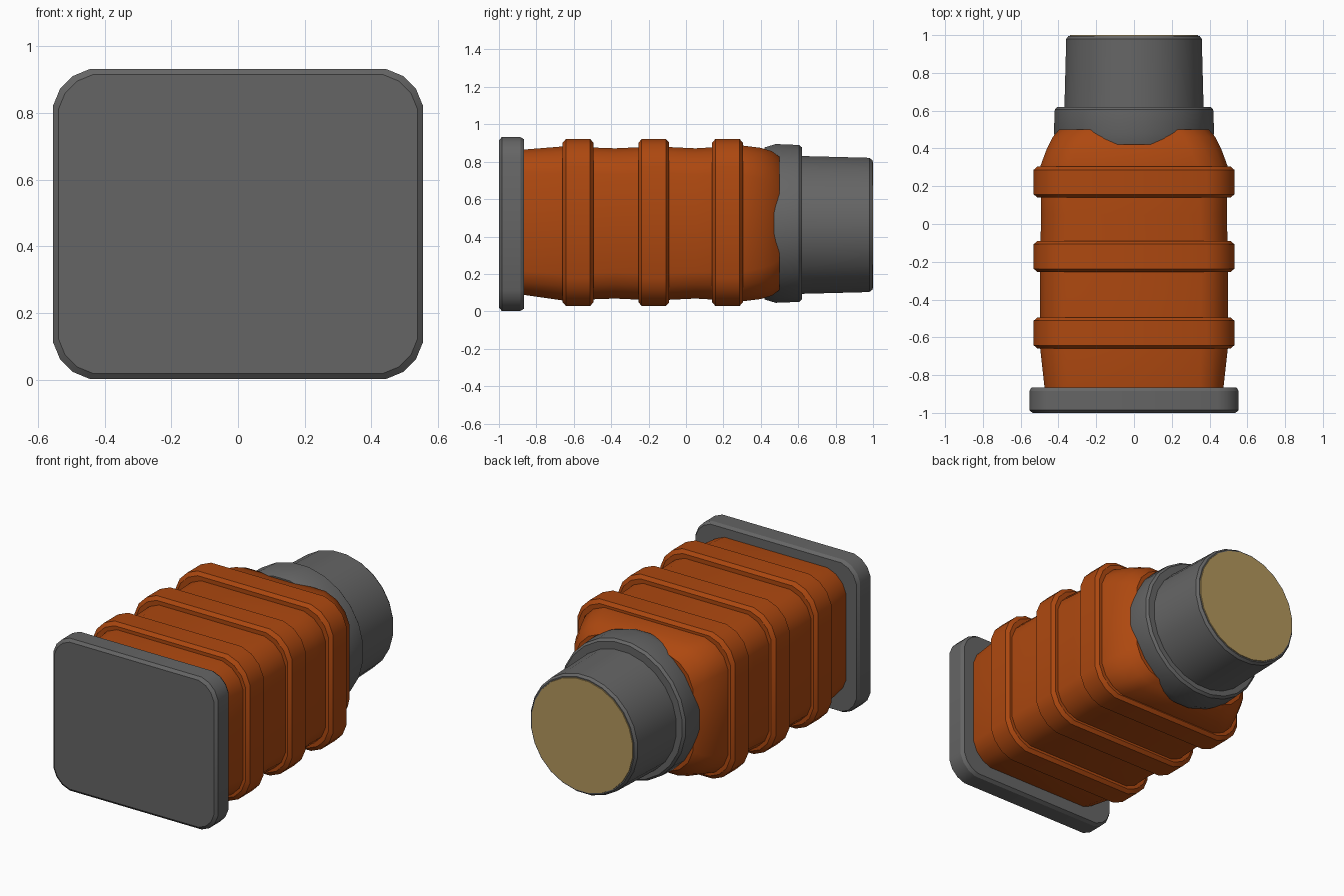
import bpy, bmesh, math

if "Cube" in bpy.data.objects:
    bpy.data.objects.remove(bpy.data.objects["Cube"])


def material(name, rgb):
    m = bpy.data.materials.new(name)
    m.use_nodes = True
    m.diffuse_color = (*rgb, 1)
    bsdf = m.node_tree.nodes["Principled BSDF"]
    bsdf.inputs["Base Color"].default_value = (*rgb, 1)
    bsdf.inputs["Roughness"].default_value = 0.7
    return m


GREY = material("dark grey", (0.13, 0.13, 0.13))
ORANGE = material("burnt orange", (0.42, 0.065, 0.005))
TAN = material("tan", (0.45, 0.31, 0.11))


def rounded_ring(hx, hz, r, steps):
    """Points of a rounded rectangle in x and z; r = hx = hz gives a circle."""
    pts = []
    for q, (sx, sz) in enumerate([(1, 1), (-1, 1), (-1, -1), (1, -1)]):
        for i in range(steps):
            a = (q + (i + 0.5) / steps) * math.pi / 2
            pts.append((sx * (hx - r) + r * math.cos(a),
                        sz * (hz - r) + r * math.sin(a)))
    return pts


def loft(name, sections, mat, steps=4, angle=25):
    """Skin rounded sections (y, half width, half height, radius, centre z) along y."""
    bm = bmesh.new()
    rings = [[bm.verts.new((x, y, cz + z)) for x, z in rounded_ring(hx, hz, r, steps)]
             for y, hx, hz, r, cz in sections]
    n = len(rings[0])
    for a, b in zip(rings, rings[1:]):
        for i in range(n):
            j = (i + 1) % n
            bm.faces.new((a[i], a[j], b[j], b[i]))
    bm.faces.new(rings[0])
    bm.faces.new(rings[-1])
    bmesh.ops.recalc_face_normals(bm, faces=bm.faces)
    me = bpy.data.meshes.new(name)
    bm.to_mesh(me)
    bm.free()
    me.materials.append(mat)
    ob = bpy.data.objects.new(name, me)
    bpy.context.collection.objects.link(ob)
    bpy.ops.object.select_all(action="DESELECT")
    ob.select_set(True)
    bpy.context.view_layer.objects.active = ob
    bpy.ops.object.shade_smooth_by_angle(angle=math.radians(angle))
    return ob


def round_part(name, profile, mat, cz):
    return loft(name, [(y, r, r, r, cz) for y, r in profile], mat, steps=6)


# Flat front flange with softened rims
loft("front_flange", [
    (-1.0, 0.54, 0.45, 0.13, 0.467),
    (-0.985, 0.557, 0.467, 0.14, 0.467),
    (-0.885, 0.557, 0.467, 0.14, 0.467),
    (-0.865, 0.545, 0.455, 0.13, 0.467)], GREY)

# Orange body, tapering to a shoulder at the rear
loft("main_body", [
    (-0.88, 0.475, 0.39, 0.16, 0.477),
    (-0.66, 0.50, 0.415, 0.18, 0.47),
    (-0.38, 0.50, 0.405, 0.18, 0.47),
    (-0.16, 0.50, 0.415, 0.18, 0.47),
    (0.05, 0.495, 0.405, 0.18, 0.47),
    (0.305, 0.50, 0.42, 0.20, 0.47),
    (0.40, 0.465, 0.408, 0.21, 0.47),
    (0.46, 0.435, 0.39, 0.21, 0.47),
    (0.50, 0.40, 0.36, 0.21, 0.47)], ORANGE, angle=35)

# Three raised ribs around the body
for i, y in enumerate((-0.577, -0.172, 0.222)):
    loft(f"rib_{i + 1}", [
        (y - 0.082, 0.515, 0.43, 0.18, 0.475),
        (y - 0.065, 0.535, 0.45, 0.19, 0.475),
        (y + 0.065, 0.535, 0.45, 0.19, 0.475),
        (y + 0.082, 0.515, 0.43, 0.18, 0.475)], ORANGE)

# Round collar, neck and end plate
round_part("collar", [(0.42, 0.41), (0.48, 0.428), (0.605, 0.423), (0.62, 0.41)], GREY, 0.47)
round_part("neck", [(0.60, 0.372), (0.98, 0.362), (0.996, 0.35)], GREY, 0.462)
round_part("end_plate", [(0.992, 0.344), (1.0, 0.342)], TAN, 0.462)
